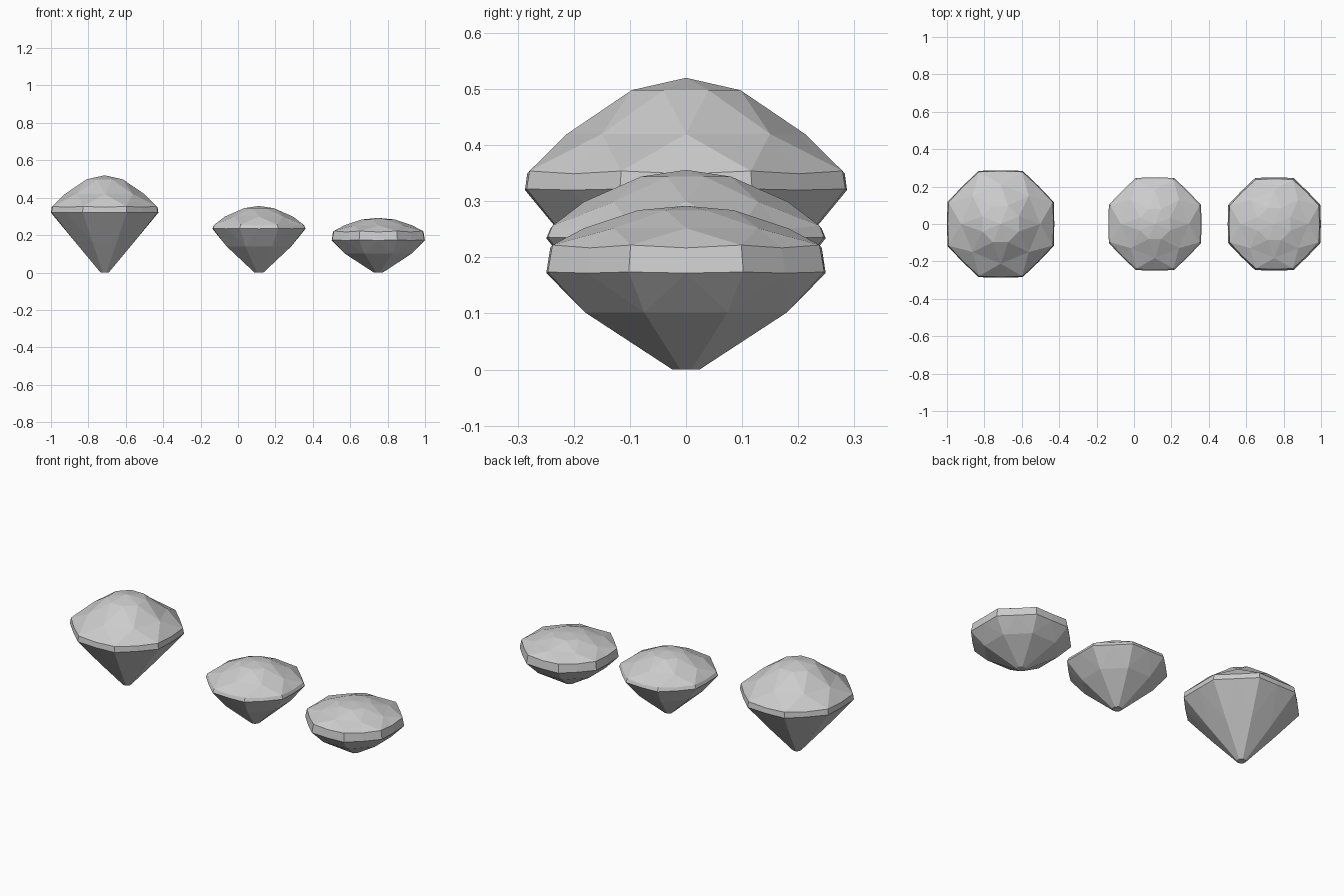
import bpy, bmesh
from math import cos, sin, pi

if "Cube" in bpy.data.objects:
    bpy.data.objects.remove(bpy.data.objects["Cube"])

C = cos(pi / 8)  # octagon apothem / corner ratio


def make_gem(name, x, culet, keel, low, high, mid, table, apex):
    """Eight-sided cut gem. Each ring is (radius, z); octagon rings use the flat-side radius."""
    bm = bmesh.new()

    def ring(r, z, start):
        return [bm.verts.new((x + r * cos(start + k * pi / 4),
                              r * sin(start + k * pi / 4), z)) for k in range(8)]

    half = pi / 8
    bottom = ring(culet[0] / C, culet[1], half)
    break_ring = ring(keel[0] / C, keel[1], half)
    # girdle rings: corners plus slightly lower flat-side midpoints
    low_corner = ring(low[0] / C * 0.99, low[1] + 0.002, half)
    low_mid = ring(low[0], low[1], 0)
    high_corner = ring(high[0] / C, high[1], half)
    high_mid = ring(high[0] + 0.004, high[1] - 0.005, 0)
    # crown rings
    crown = ring(mid[0], mid[1], 0)
    top = ring(table[0] / C, table[1], half)
    tip = bm.verts.new((x, 0, apex))

    bm.faces.new(bottom[::-1])
    for k in range(8):
        n = (k + 1) % 8
        # pavilion
        bm.faces.new((bottom[k], bottom[n], break_ring[n], break_ring[k]))
        bm.faces.new((break_ring[k], break_ring[n], low_mid[n]))
        bm.faces.new((break_ring[k], low_mid[n], low_corner[k]))
        bm.faces.new((break_ring[n], low_corner[n], low_mid[n]))
        # girdle band
        bm.faces.new((low_corner[k], low_mid[n], high_mid[n], high_corner[k]))
        bm.faces.new((low_mid[n], low_corner[n], high_corner[n], high_mid[n]))
        # crown facets
        bm.faces.new((high_corner[k], high_mid[n], crown[n]))
        bm.faces.new((high_mid[n], high_corner[n], crown[n]))
        bm.faces.new((high_corner[k], crown[n], crown[k]))
        bm.faces.new((crown[k], crown[n], top[k]))
        bm.faces.new((top[k], crown[n], top[n]))
        bm.faces.new((top[k], top[n], tip))
    bmesh.ops.recalc_face_normals(bm, faces=bm.faces)
    mesh = bpy.data.meshes.new(name)
    bm.to_mesh(mesh)
    bm.free()
    bpy.context.collection.objects.link(bpy.data.objects.new(name, mesh))


# tall gem with straight pavilion
make_gem("tall_gem", -0.713, (0.022, 0), (0.155, 0.16), (0.287, 0.32),
         (0.279, 0.354), (0.212, 0.42), (0.097, 0.498), 0.52)
# medium gem
make_gem("medium_gem", 0.112, (0.024, 0), (0.173, 0.14), (0.249, 0.234),
         (0.238, 0.256), (0.182, 0.299), (0.08, 0.344), 0.356)
# flat gem with thick girdle
make_gem("flat_gem", 0.75, (0.024, 0), (0.18, 0.102), (0.249, 0.172),
         (0.238, 0.222), (0.182, 0.252), (0.086, 0.284), 0.292)
